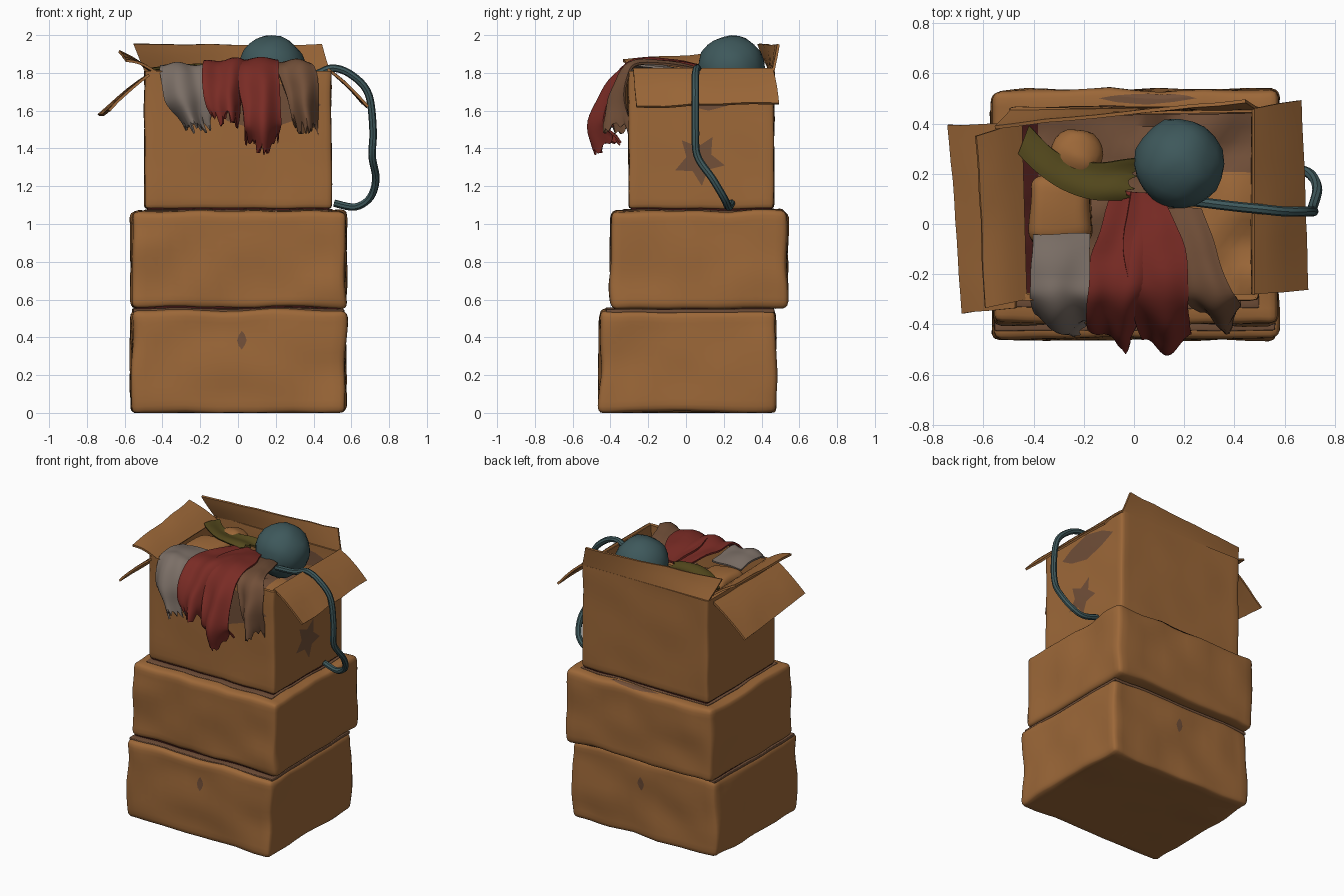
import bpy, bmesh, math, random
from mathutils import Vector, noise

if "Cube" in bpy.data.objects:
    bpy.data.objects.remove(bpy.data.objects["Cube"])

random.seed(4)


def mat(name, rgb):
    m = bpy.data.materials.new(name)
    m.diffuse_color = (*rgb, 1)
    m.use_nodes = True
    m.node_tree.nodes["Principled BSDF"].inputs["Base Color"].default_value = m.diffuse_color
    return m


CARD = mat("cardboard", (0.335, 0.138, 0.040))
STAIN = mat("brown stain", (0.165, 0.078, 0.040))
RED = mat("red cloth", (0.19, 0.024, 0.018))
GREY = mat("grey cloth", (0.20, 0.16, 0.135))
TEAL = mat("dull teal", (0.048, 0.098, 0.105))
OLIVE = mat("olive cloth", (0.088, 0.066, 0.012))
DARK = mat("dark red", (0.055, 0.009, 0.008))


def finish(name, bm, *mats):
    bmesh.ops.recalc_face_normals(bm, faces=bm.faces[:])
    me = bpy.data.meshes.new(name)
    bm.to_mesh(me)
    bm.free()
    for m in mats:
        me.materials.append(m)
    ob = bpy.data.objects.new(name, me)
    bpy.context.collection.objects.link(ob)
    return ob


def thicken(ob, t, offset=0):
    m = ob.modifiers.new("thickness", "SOLIDIFY")
    m.thickness, m.offset = t, offset
    return ob


def soft_box(name, lo, hi, material, r=0.035, dent=0.018, open_at=None):
    """Rounded, slightly dented box; open_at cuts off the top at that height."""
    lo, hi = Vector(lo), Vector(hi)
    c, h = (lo + hi) / 2, (hi - lo) / 2
    bm = bmesh.new()
    bmesh.ops.create_cube(bm, size=2)
    bmesh.ops.subdivide_edges(bm, edges=bm.edges[:], cuts=17, use_grid_fill=True)
    for v in bm.verts:
        p = Vector([math.sin(v.co[i] * math.pi / 2) * h[i] for i in range(3)])
        core = Vector([max(-h[i] + r, min(h[i] - r, p[i])) for i in range(3)])
        d = p - core
        if d.length > 1e-6:
            p = core + d.normalized() * r
        p += c
        p += noise.noise_vector(p * 4.5) * dent
        p.z = max(p.z, 0)
        v.co = p
    if open_at:
        bmesh.ops.bisect_plane(bm, geom=bm.verts[:] + bm.edges[:] + bm.faces[:],
                               plane_co=(0, 0, open_at), plane_no=(0, 0, 1), clear_outer=True)
    ob = finish(name, bm, material)
    return thicken(ob, 0.025, -1) if open_at else ob


def sheet(name, nu, nv, fn, thickness, *mats):
    """Grid surface from fn(u, v), given thickness."""
    bm = bmesh.new()
    g = [[bm.verts.new(fn(i / nu, j / nv)) for i in range(nu + 1)] for j in range(nv + 1)]
    for j in range(nv):
        for i in range(nu):
            bm.faces.new((g[j][i], g[j][i + 1], g[j + 1][i + 1], g[j + 1][i]))
    return thicken(finish(name, bm, *mats), thickness)


def flap(name, a, b, c, d, sag=0.012):
    """Cardboard flap: hinge a-b, free edge d-c."""
    a, b, c, d = map(Vector, (a, b, c, d))

    def fn(u, v):
        p = a.lerp(b, u).lerp(d.lerp(c, u), v)
        p.z += sag * math.sin(math.pi * v)
        return p + noise.noise_vector(p * 5) * 0.012 * v
    return sheet(name, 10, 5, fn, 0.014, CARD)


def spline(pts, t):
    """Smooth interpolation through a list of equal-length tuples."""
    n = len(pts) - 1
    i = min(int(t * n), n - 1)
    f = t * n - i
    p0, p1, p2, p3 = (Vector(pts[max(0, min(n, i + k))]) for k in (-1, 0, 1, 2))
    return 0.5 * (2 * p1 + (p2 - p0) * f + (2 * p0 - 5 * p1 + 4 * p2 - p3) * f * f
                  + (3 * p1 - p0 - 3 * p2 + p3) * f ** 3)


def cloth(name, material, path, folds=1.3, side=(1, 0, 0), curl=0.09, amp=0.028, ragged=0.04):
    """Draped cloth along path points (x, y, z, half width)."""
    side = Vector(side).normalized()
    nu, nv = 22, 28
    jag = [random.uniform(-1, 1) * ragged for _ in range(nu + 1)]
    phase = random.uniform(0, 6)

    def fn(u, v):
        q = spline(path, v)
        t = (spline(path, min(1, v + 0.02)) - spline(path, max(0, v - 0.02))).xyz.normalized()
        n = t.cross(side).normalized()
        s = 2 * u - 1
        wave = math.sin(s * folds * math.pi + phase + v) * amp * (0.15 + v * v)
        p = q.xyz + side * s * q.w + n * (wave - curl * s * s * v ** 3)
        p += t * jag[round(u * nu)] * max(0, v - 0.85) * 6.7
        return p + noise.noise_vector(p * 7) * 0.012
    return sheet(name, nu, nv, fn, 0.012, material)


def stain(name, target, centre, a, b, radii, material=STAIN):
    """Thin blotch laid on a box face; a and b are its half axes."""
    centre, a, b = Vector(centre), Vector(a), Vector(b)
    n, rings, m = 40, 8, len(radii)

    def corner(i):
        ang = 2 * math.pi * i / m
        return (a * math.cos(ang) + b * math.sin(ang)) * radii[i % m]
    bm = bmesh.new()
    mid = bm.verts.new(centre)
    prev = None
    for k in range(1, rings + 1):
        ring = []
        for i in range(n):
            f = i * m / n
            ring.append(bm.verts.new(centre + corner(int(f)).lerp(corner(int(f) + 1), f % 1) * k / rings))
        for i in range(n):
            j = (i + 1) % n
            bm.faces.new((prev[i], prev[j], ring[j], ring[i]) if prev else (mid, ring[i], ring[j]))
        prev = ring
    ob = finish(name, bm, material)
    w = ob.modifiers.new("wrap", "SHRINKWRAP")
    w.target, w.offset, w.wrap_mode = target, 0.004, "ABOVE_SURFACE"
    return ob


# stacked boxes
bottom = soft_box("bottom_box", (-0.563, -0.457, 0), (0.568, 0.472, 0.548), CARD)
middle = soft_box("middle_box", (-0.563, -0.397, 0.558), (0.568, 0.533, 1.07), CARD)
top = soft_box("open_top_box", (-0.495, -0.303, 1.08), (0.495, 0.466, 1.90), CARD,
               r=0.022, dent=0.007, open_at=1.81)

# dark gaps and worn rings where the boxes meet
for z, (x0, y0, x1, y1), tag in ((0.55, (-0.54, -0.38, 0.54, 0.45), "lower"),
                                 (1.07, (-0.48, -0.29, 0.482, 0.453), "upper")):
    soft_box(tag + "_gap", (x0, y0, z - 0.01), (x1, y1, z + 0.02), DARK, r=0.008, dent=0.004)
    soft_box(tag + "_worn_ring", (x0 - 0.015, y0 - 0.045, z - 0.015), (x1 + 0.015, y1 + 0.015, z + 0.006),
             STAIN, r=0.006, dent=0.012)

# flaps of the open box
flap("back_flap", (-0.49, 0.45, 1.80), (0.49, 0.46, 1.80), (0.44, 0.49, 1.95), (-0.55, 0.385, 1.95), 0)
flap("right_flap", (0.475, -0.28, 1.82), (0.475, 0.46, 1.82), (0.66, 0.495, 1.64), (0.685, -0.265, 1.62))
flap("left_flap_raised", (-0.43, -0.30, 1.80), (-0.45, 0.41, 1.80), (-0.63, 0.35, 1.91), (-0.59, -0.335, 1.87))
flap("left_flap_lowered", (-0.47, -0.335, 1.79), (-0.475, 0.40, 1.79), (-0.74, 0.395, 1.57), (-0.68, -0.355, 1.60))

# stains on the box faces
BLOB = (1, 0.85, 1, 0.8, 0.95, 0.85, 1, 0.8)
stain("star_stain", top, (0.50, 0.07, 1.34), (0, 0.07, 0.12), (0, -0.12, 0.07), (1, 0.5) * 5)
stain("under_flap_stain", top, (0.50, 0.12, 1.69), (0, 0.26, 0), (0, 0, 0.09), BLOB)
stain("under_cloth_stain", top, (0.13, -0.31, 1.63), (0.31, 0, 0), (0, 0, 0.14), BLOB)
stain("inside_stain", top, (0.12, 0.44, 1.71), (0.30, 0, 0), (0, 0, 0.08), BLOB)
for y, tag in ((-0.46, "front"), (0.475, "back")):
    stain(tag + "_spot", bottom, (0.02, y, 0.385), (0.026, 0, 0), (0, 0, 0.05), BLOB)
stain("top_edge_stain", middle, (0.05, 0.50, 1.07), (0.2, 0, 0), (0, 0.025, 0), BLOB)

# contents: lumpy filling, dark at the left, bare at the right
fill = sheet("filling", 20, 12, lambda u, v: Vector((
    -0.475 + 0.95 * u, -0.285 + 0.735 * v, 1.62 + 0.06 * noise.noise(Vector((u * 5, v * 5, 0))))),
    0.02, DARK, STAIN, CARD)
for p in fill.data.polygons:
    x, y = p.center.xy
    p.material_index = 0 if x < -0.36 else 2 if x > 0.2 and y < 0.2 else 1

# stuffed toy lying in the box
soft_box("toy_body", (-0.415, -0.07, 1.60), (-0.165, 0.19, 1.81), CARD, r=0.05, dent=0.025)


def ball(name, centre, r, zscale, material, dent):
    bm = bmesh.new()
    bmesh.ops.create_icosphere(bm, subdivisions=3, radius=r)
    for v in bm.verts:
        v.co.z *= zscale
        v.co += Vector(centre) + noise.noise_vector(v.co * 12) * dent
    return finish(name, bm, material)


ball("toy_head", (-0.23, 0.275, 1.76), 0.108, 0.85, CARD, 0.012)
ball("round_bulb", (0.18, 0.24, 1.82), 0.18, 1.0, TEAL, 0.009)

# clothes hanging over the front edge
cloth("red_left_leg", RED, [(-0.01, 0.13, 1.82, .07), (-0.05, -0.1, 1.855, .11), (-0.075, -0.29, 1.85, .11),
                            (-0.085, -0.43, 1.70, .095), (-0.07, -0.48, 1.56, .065)])
cloth("red_right_leg", RED, [(0.05, 0.13, 1.83, .06), (0.075, -0.08, 1.86, .12), (0.10, -0.29, 1.855, .115),
                             (0.115, -0.43, 1.69, .105), (0.13, -0.495, 1.53, .095), (0.13, -0.46, 1.41, .08)])
cloth("grey_cloth", GREY, [(-0.29, -0.04, 1.815, .11), (-0.29, -0.2, 1.84, .115), (-0.295, -0.31, 1.83, .115),
                           (-0.265, -0.41, 1.67, .12), (-0.21, -0.42, 1.51, .07)])
cloth("brown_cloth", STAIN, [(0.20, 0.06, 1.82, .07), (0.25, -0.12, 1.85, .085), (0.30, -0.29, 1.845, .10),
                             (0.34, -0.38, 1.68, .085), (0.36, -0.40, 1.51, .06)])
cloth("olive_scarf", OLIVE, [(-0.44, 0.34, 1.82, .06), (-0.31, 0.22, 1.83, .06), (-0.14, 0.17, 1.845, .075),
                             (0.0, 0.18, 1.83, .09)], folds=1, side=(0.35, 0.94, 0), curl=0.02, amp=0.015, ragged=0.02)

# hose running from the bulb down the right side
HOSE = [(0.24, .09, 1.77), (0.40, .07, 1.79), (0.50, .06, 1.825), (0.60, .05, 1.79), (0.69, .05, 1.69),
        (0.715, .05, 1.50), (0.71, .06, 1.36), (0.73, .14, 1.24), (0.70, .20, 1.14), (0.62, .225, 1.09),
        (0.51, .24, 1.11)]
cu = bpy.data.curves.new("hose", "CURVE")
cu.dimensions, cu.bevel_depth, cu.bevel_resolution, cu.use_fill_caps = "3D", 0.02, 2, True
sp = cu.splines.new("POLY")
sp.points.add(49)
for i, pt in enumerate(sp.points):
    pt.co = (*spline(HOSE, i / 49), 1)
cu.materials.append(TEAL)
bpy.context.collection.objects.link(bpy.data.objects.new("hose", cu))

# apply modifiers and smooth
bpy.context.view_layer.update()
for ob in bpy.data.objects:
    ob.select_set(True)
bpy.context.view_layer.objects.active = top
bpy.ops.object.convert(target="MESH")
bpy.ops.object.shade_smooth_by_angle(angle=math.radians(40))
